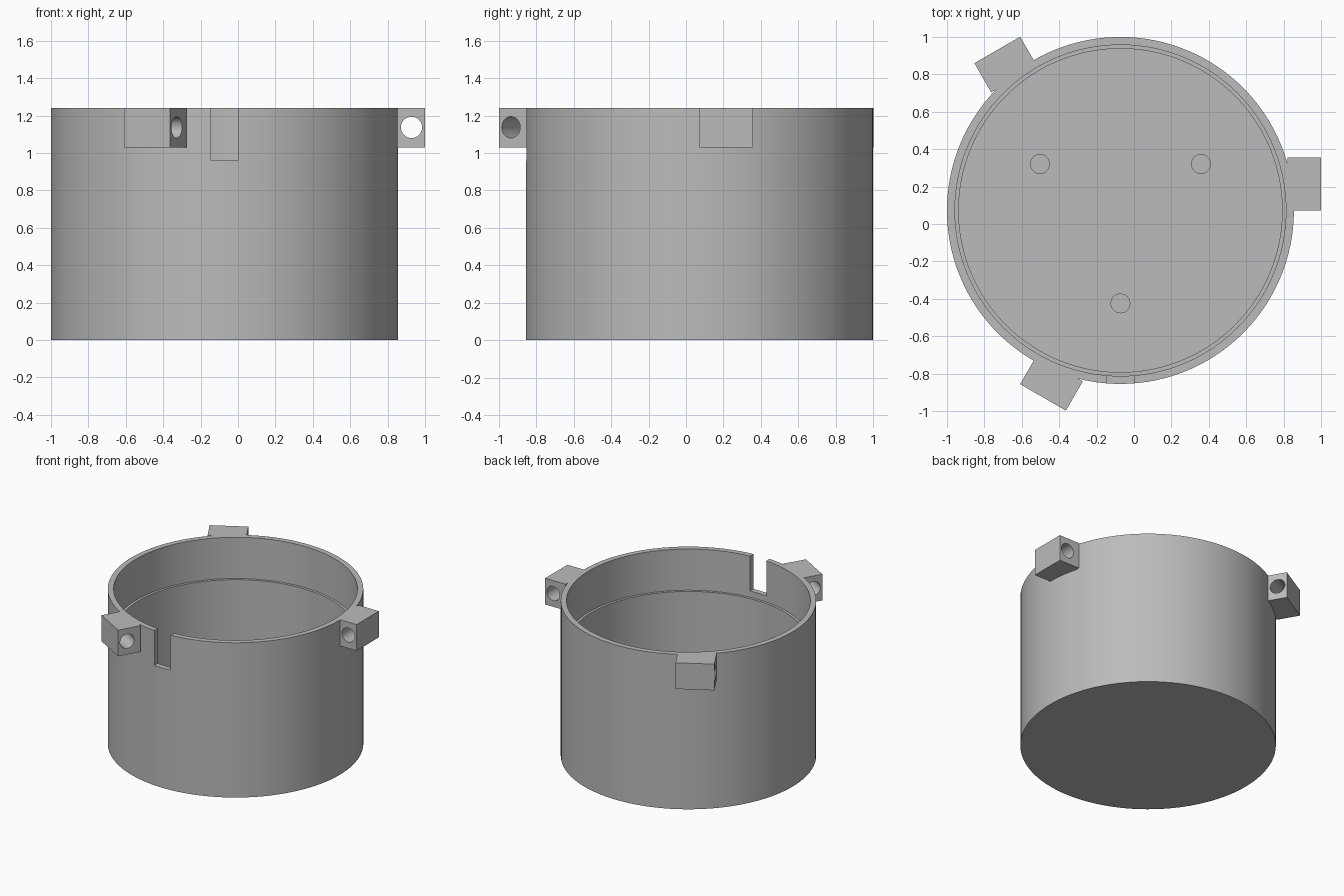
import bpy, bmesh, math
from mathutils import Matrix, Vector

if "Cube" in bpy.data.objects:
    bpy.data.objects.remove(bpy.data.objects["Cube"], do_unlink=True)

CENTRE = Vector((-0.0725, 0.0725, 0))
HEIGHT, R_OUT, R_LIP, R_IN = 1.24, 0.9275, 0.885, 0.865
LEDGE_Z, FLOOR_Z, SEGMENTS = 0.91, 0.06, 128

grey = bpy.data.materials.new("plain_grey")
grey.use_nodes = True
grey.diffuse_color = (0.5, 0.5, 0.5, 1)
grey.node_tree.nodes["Principled BSDF"].inputs["Base Color"].default_value = (0.5, 0.5, 0.5, 1)


def finish(name, bm):
    bmesh.ops.recalc_face_normals(bm, faces=bm.faces)
    mesh = bpy.data.meshes.new(name)
    bm.to_mesh(mesh)
    bm.free()
    mesh.materials.append(grey)
    obj = bpy.data.objects.new(name, mesh)
    bpy.context.collection.objects.link(obj)
    return obj


def box(name, low, high):
    low, high = Vector(low), Vector(high)
    bm = bmesh.new()
    bmesh.ops.create_cube(bm, size=1, matrix=Matrix.Translation((low + high) / 2)
                          @ Matrix.Diagonal((high - low).to_4d()))
    return finish(name, bm)


def cylinder(name, radius, length, matrix, segments=32):
    bm = bmesh.new()
    bmesh.ops.create_cone(bm, cap_ends=True, segments=segments, radius1=radius,
                          radius2=radius, depth=length, matrix=matrix)
    return finish(name, bm)


def activate(obj):
    bpy.ops.object.select_all(action='DESELECT')
    obj.select_set(True)
    bpy.context.view_layer.objects.active = obj


def cut(obj, cutter):
    mod = obj.modifiers.new("cut", 'BOOLEAN')
    mod.operation, mod.solver, mod.object = 'DIFFERENCE', 'EXACT', cutter
    activate(obj)
    bpy.ops.object.modifier_apply(modifier=mod.name)
    bpy.data.objects.remove(cutter, do_unlink=True)


def smooth(obj):
    activate(obj)
    bpy.ops.object.shade_smooth_by_angle(angle=math.radians(30))


# Cup body: turned profile with an inner ledge
profile = [(0, 0), (R_OUT, 0), (R_OUT, HEIGHT), (R_LIP, HEIGHT), (R_LIP, LEDGE_Z),
           (R_IN, LEDGE_Z), (R_IN, FLOOR_Z), (0, FLOOR_Z)]
bm = bmesh.new()
verts = [bm.verts.new((r, 0, z)) for r, z in profile]
edges = [bm.edges.new(pair) for pair in zip(verts, verts[1:])]
bmesh.ops.spin(bm, geom=verts + edges, cent=(0, 0, 0), axis=(0, 0, 1),
               angle=math.tau, steps=SEGMENTS, use_duplicate=False)
bmesh.ops.remove_doubles(bm, verts=bm.verts, dist=0.0001)
cup = finish("cup_body", bm)

# Slot in the front of the rim
cut(cup, box("slot_cutter", (-0.0725, -1.1, 0.96), (0.0725, -0.7, 1.4)))
cup.location = CENTRE
smooth(cup)

# Three drilled lugs around the rim
for i, place in enumerate(("left", "back", "front")):
    lug = box(f"{place}_lug", (0.8925, 0, 1.03), (1.0725, 0.2825, HEIGHT))
    drill = Matrix.Translation((1.0, 0.14, 1.137)) @ Matrix.Rotation(math.pi / 2, 4, 'X')
    cut(lug, cylinder("drill_cutter", 0.057, 0.6, drill))
    lug.matrix_world = Matrix.Translation(CENTRE) @ Matrix.Rotation(i * math.tau / 3, 4, 'Z')
    smooth(lug)

# Three short posts on the floor
for i, place in enumerate(("back_left", "back_right", "front")):
    turn = math.radians(30 + 120 * i)
    spot = Vector((0.497 * math.cos(turn), 0.497 * math.sin(turn), FLOOR_Z + 0.04))
    post = cylinder(f"{place}_post", 0.053, 0.1, Matrix.Translation(CENTRE + spot))
    smooth(post)
